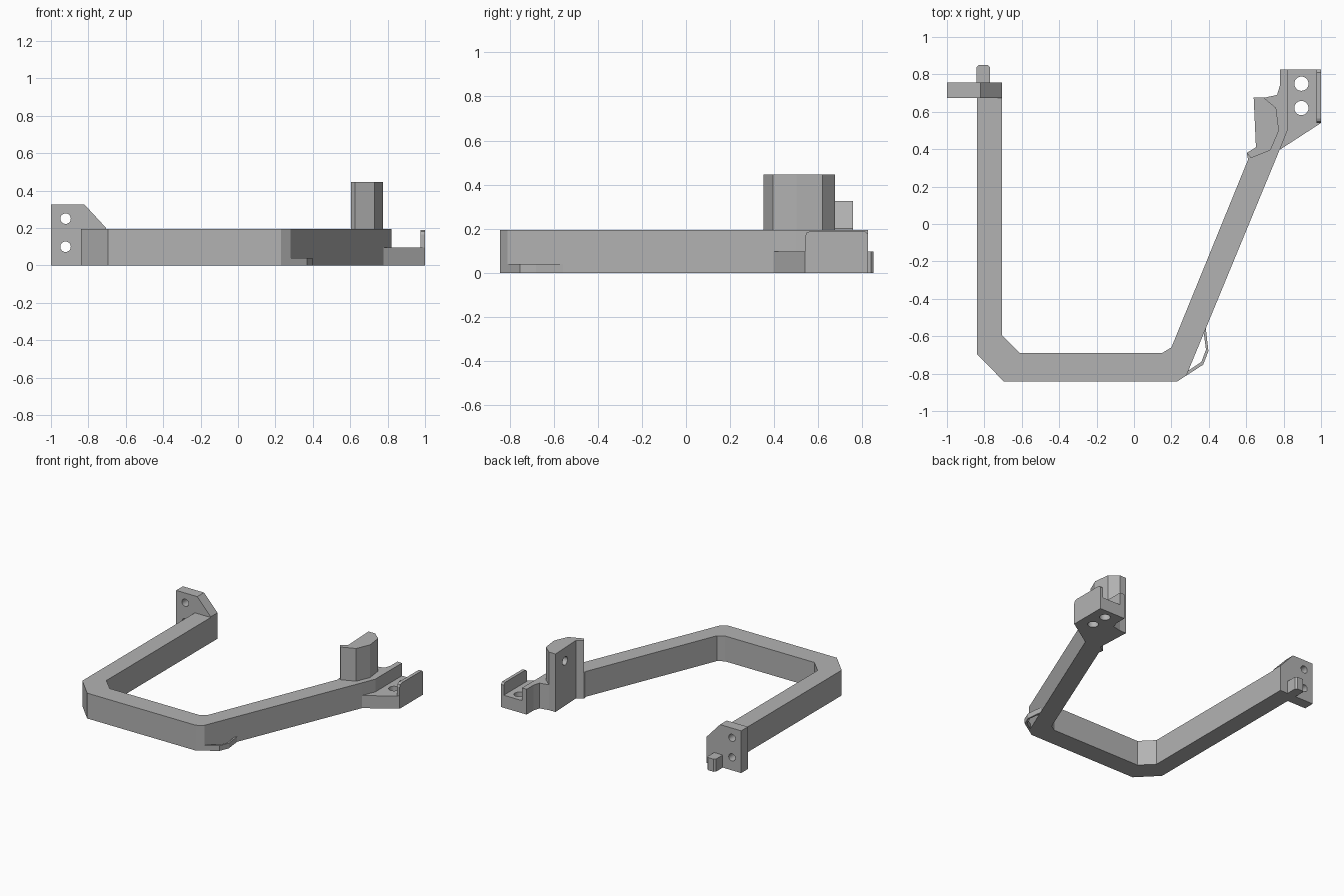
import bpy, bmesh, math
from mathutils import Vector

if "Cube" in bpy.data.objects:
    bpy.data.objects.remove(bpy.data.objects["Cube"])

gray = bpy.data.materials.new("plain gray")
gray.diffuse_color = (0.45, 0.45, 0.45, 1)
gray.use_nodes = True
gray.node_tree.nodes["Principled BSDF"].inputs["Base Color"].default_value = gray.diffuse_color


def prism(name, outline, lo, hi, axis="z"):
    """Extrude a 2D outline along an axis: z takes (x,y), y takes (x,z), x takes (y,z)."""
    place = {"z": lambda a, b, d: (a, b, d),
             "y": lambda a, b, d: (a, d, b),
             "x": lambda a, b, d: (d, a, b)}[axis]
    bm = bmesh.new()
    base = bm.faces.new([bm.verts.new(place(a, b, lo)) for a, b in outline])
    out = bmesh.ops.extrude_face_region(bm, geom=[base])
    verts = [v for v in out["geom"] if isinstance(v, bmesh.types.BMVert)]
    bmesh.ops.translate(bm, verts=verts, vec=Vector(place(0, 0, hi - lo)))
    bmesh.ops.recalc_face_normals(bm, faces=bm.faces)
    mesh = bpy.data.meshes.new(name)
    bm.to_mesh(mesh)
    bm.free()
    mesh.materials.append(gray)
    ob = bpy.data.objects.new(name, mesh)
    bpy.context.collection.objects.link(ob)
    return ob


def drill(ob, a, b, radius, lo, hi, axis):
    """Cut a round hole and discard the cutter."""
    n = 32
    circle = [(a + radius * math.cos(2 * math.pi * i / n),
               b + radius * math.sin(2 * math.pi * i / n)) for i in range(n)]
    cutter = prism("hole_cutter", circle, lo, hi, axis)
    cutter.hide_render = True
    mod = ob.modifiers.new("hole", "BOOLEAN")
    mod.operation, mod.solver, mod.object = "DIFFERENCE", "EXACT", cutter
    bpy.context.view_layer.objects.active = ob
    bpy.ops.object.modifier_apply(modifier=mod.name)
    bpy.data.objects.remove(cutter)


BAR_TOP = 0.195

# Bent bar, including the foot of the post and the inner wall of the bracket
prism("bent_bar", [
    (-0.84, 0.675), (-0.84, -0.695), (-0.695, -0.843), (0.23, -0.843), (0.28, -0.81),
    (0.78, 0.40), (0.82, 0.50), (0.82, 0.825), (0.78, 0.825), (0.78, 0.74),
    (0.765, 0.69), (0.695, 0.675), (0.64, 0.675), (0.652, 0.41), (0.603, 0.38),
    (0.61, 0.345), (0.20, -0.66), (0.15, -0.69), (-0.61, -0.69), (-0.705, -0.595),
    (-0.705, 0.675)], 0, BAR_TOP)

# Upright post with a blind hole in its inner face
post = prism("post", [
    (0.603, 0.38), (0.652, 0.41), (0.64, 0.675), (0.695, 0.675), (0.76, 0.62),
    (0.775, 0.50), (0.73, 0.395), (0.625, 0.352)], BAR_TOP, 0.447)
drill(post, 0.55, 0.345, 0.032, 0.55, 0.70, "x")

# Bracket plate with two screw holes and an outer lip
plate = prism("bracket_plate", [
    (0.776, 0.395), (1.0, 0.54), (1.0, 0.825), (0.82, 0.825), (0.82, 0.50)], 0, 0.097)
for y in (0.62, 0.75):
    drill(plate, 0.895, y, 0.038, -0.1, 0.2, "z")
prism("bracket_lip", [
    (0.54, 0.097), (0.54, 0.165), (0.547, 0.182), (0.565, 0.19), (0.81, 0.19),
    (0.825, 0.175), (0.825, 0.097)], 0.975, 1.0, "x")

# End flange with a sloped shoulder and two screw holes
flange = prism("end_flange", [
    (-1.0, 0), (-0.705, 0), (-0.705, 0.2), (-0.82, 0.325), (-1.0, 0.325)],
    0.675, 0.757, "y")
for z in (0.10, 0.25):
    drill(flange, -0.922, z, 0.028, 0.5, 0.9, "y")

# Locating peg behind the flange
prism("locating_peg", [
    (-0.843, 0.757), (-0.77, 0.757), (-0.77, 0.838), (-0.782, 0.85),
    (-0.831, 0.85), (-0.843, 0.838)], 0, 0.097)

# Thin loop at the outer bend
prism("bend_loop", [
    (0.277, -0.812), (0.37, -0.752), (0.398, -0.68), (0.383, -0.55), (0.372, -0.575),
    (0.385, -0.672), (0.36, -0.738), (0.288, -0.785)], 0, 0.04)
